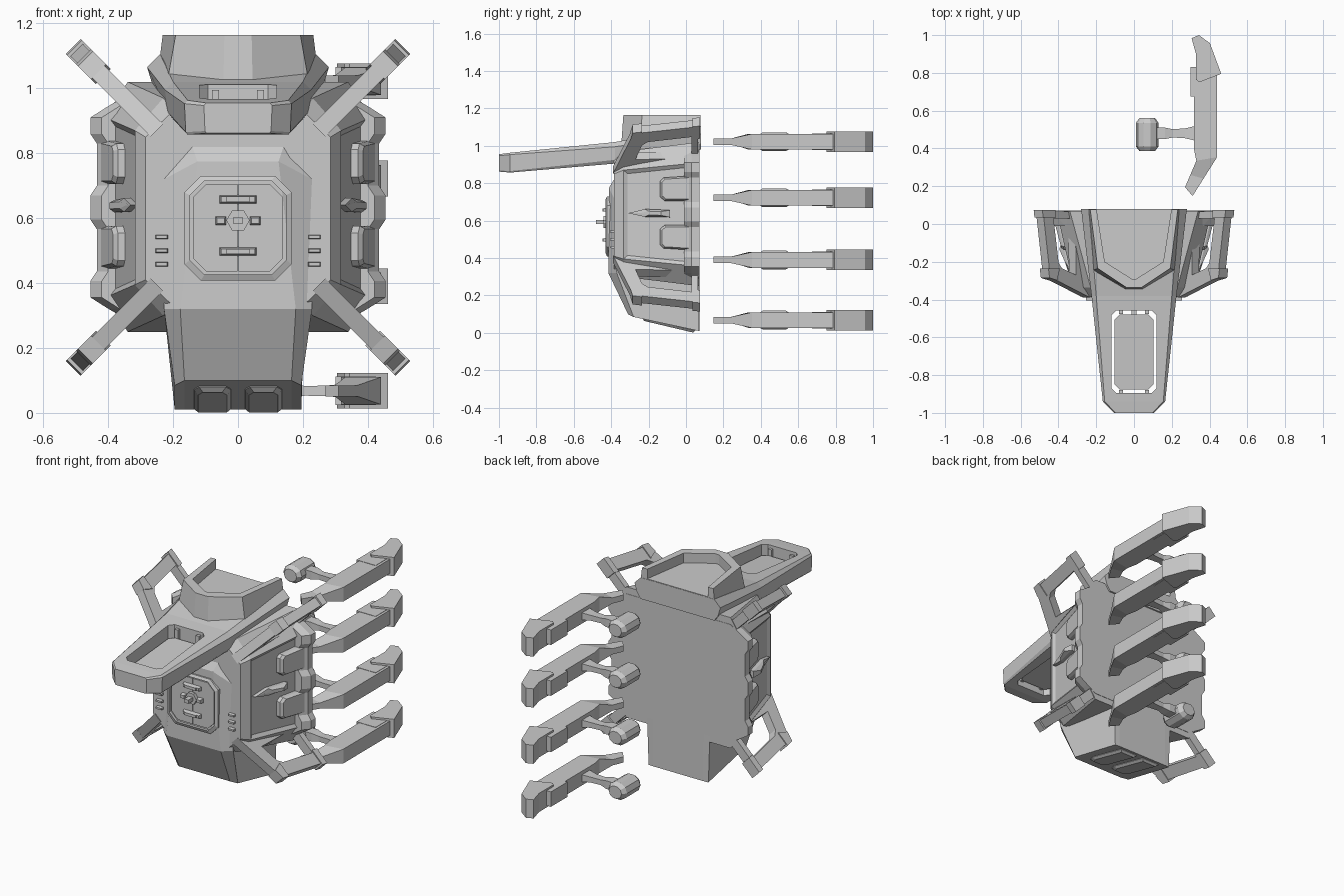
import bpy, bmesh, math

if "Cube" in bpy.data.objects:
    bpy.data.objects.remove(bpy.data.objects["Cube"])


def loft(name, rings, closed=False, mirror=False, inset=None):
    """Skin equal-length rings of points; cap the ends unless closed."""
    bm = bmesh.new()
    vr = [[bm.verts.new(p) for p in r] for r in rings]
    n, m = len(vr[0]), len(vr)
    for i in range(m if closed else m - 1):
        a, b = vr[i], vr[(i + 1) % m]
        for j in range(n):
            bm.faces.new((a[j], a[(j + 1) % n], b[(j + 1) % n], b[j]))
    if not closed:
        bm.faces.new(vr[0][::-1])
        bm.faces.new(vr[-1])
    bmesh.ops.recalc_face_normals(bm, faces=bm.faces)
    if inset:
        faces = [f for f in bm.faces if abs(f.normal.x) > 0.9 and f.calc_area() > 0.1]
        bmesh.ops.inset_individual(bm, faces=faces, thickness=inset[0], depth=inset[1])
    me = bpy.data.meshes.new(name)
    bm.to_mesh(me)
    bm.free()
    ob = bpy.data.objects.new(name, me)
    bpy.context.collection.objects.link(ob)
    if mirror:
        ob.modifiers.new("mirror", "MIRROR")
    return ob


def box(name, x0, x1, y0, y1, z0, z1, taper=0.0, mirror=False):
    """Box whose front (y0) face shrinks by taper."""
    r = lambda y, t: [(x0 + t, y, z0 + t), (x1 - t, y, z0 + t), (x1 - t, y, z1 - t), (x0 + t, y, z1 - t)]
    return loft(name, [r(y1, 0), r(y0, taper)], mirror=mirror)


def sym(half):
    """Half outline (x >= 0, top to bottom) to a full mirrored outline."""
    return half + [(-x, z) for x, z in reversed(half)]


def at_y(pts, y):
    return [(x, y, z) for x, z in pts]


def oct_pts(w, a, b, c):
    """Chamfered rectangle, half width w, from a to b, corner c."""
    return sym([(w - c, b), (w, b - c), (w, a + c), (w - c, a)])


# Main hull with recessed side panels
loft("hull", [
    at_y(sym([(.34, 1.02), (.41, .91), (.41, .355), (.34, .25)]), .07),
    at_y(sym([(.23, .97), (.318, .87), (.318, .395), (.23, .30)]), -.335),
    at_y(sym([(.20, .93), (.285, .85), (.285, .41), (.20, .33)]), -.385)],
    inset=(.028, -.014))

# Notched flange round the back
up = [(.34, .98), (.40, .945), (.455, .91), (.455, .86), (.435, .83), (.435, .70), (.455, .67)]
half = up + [(x, 1.266 - z) for x, z in reversed(up)]
loft("back_flange", [at_y(sym(half), .072), at_y(sym(half), .03),
                     at_y(sym([(x - .035, z) for x, z in half]), -.01)])

# Central core, tapering to the bottom
outer = [(.07, .01, .195), (-.28, .085, .195), (-.37, .32, .228), (-.385, .72, .228), (-.36, .80, .19), (.07, 1.0, .228)]
inner = [(.072, .01, .165), (-.31, .10, .165), (-.415, .32, .178), (-.412, .775, .125), (-.385, .82, .14), (.072, 1.0, .17)]
ring = lambda pts, s: [(s * w, y, z) for y, z, w in pts]
loft("core", [ring(outer, -1), ring(inner, -1), ring(inner, 1), ring(outer, 1)])

# Foot pads under the core
slope = lambda y: .01 + (.07 - y) * .237
pad = lambda t, d: [(x, y, slope(y) - d) for x, y in (
    (.022 + t, .05 - t), (.135 - t, .05 - t), (.135 - t, -.20 + t),
    (.12 - t, -.235 + t), (.037 + t, -.235 + t), (.022 + t, -.20 + t))]
loft("foot_pad", [pad(0, -.02), pad(0, .003), pad(.012, .016)], mirror=True)

# Front hatch: frame, split doors, handles and boss
o, i = oct_pts(.165, .408, .73, .05), oct_pts(.148, .426, .715, .045)
loft("hatch_frame", [at_y(o, -.40), at_y(o, -.422), at_y(i, -.43), at_y(i, -.40)], closed=True)
door = [(.002, .705), (.098, .705), (.138, .665), (.138, .476), (.098, .436), (.002, .436)]
loft("hatch_door", [at_y(door, -.40), at_y(door, -.421)], mirror=True)
for z in (.658, .497):
    box("hatch_handle", -.058, .058, -.44, -.415, z - .014, z + .014, .006)
    box("handle_grip", -.036, .036, -.446, -.43, z - .008, z + .008)
box("hatch_clip", .036, .07, -.445, -.415, .578, .606, .005, mirror=True)
hexa = lambda r: [(r * math.cos(k * math.pi / 3), .593 + r * math.sin(k * math.pi / 3)) for k in range(6)]
loft("hatch_boss", [at_y(hexa(.036), -.415), at_y(hexa(.036), -.44)])
box("boss_pin", -.014, .014, -.482, -.43, .582, .604)

# Small ribs beside the core
for z in (.458, .50, .542):
    box("vent_rib", .215, .256, -.405, -.37, z - .008, z + .008, .003, mirror=True)


# Raised pads and spike on the side panels
def side_pad(name, pts, h, t):
    cy = sum(p[0] for p in pts) / len(pts)
    cz = sum(p[1] for p in pts) / len(pts)
    sx = lambda y: .318 + (y + .335) * .227 - .014
    r = lambda d, k: [(sx(y) + d, cy + (y - cy) * k, cz + (z - cz) * k) for y, z in pts]
    loft(name, [r(-.02, 1), r(h * .6, 1), r(h, t)], mirror=True)


for c in (.772, .51):
    s = 1 if c > .633 else -1
    side_pad("side_pad", [(.068, c + s * .07), (-.12, c + s * .058), (-.138, c + s * .04),
                          (-.138, c - s * .045), (-.115, c - s * .066), (.068, c - s * .066)], .036, .86)
side_pad("side_spike", [(-.31, .64), (-.22, .662), (-.085, .656), (-.085, .618), (-.22, .620)], .035, .5)

# Four diagonal loop brackets
f_out = [(.50, .065), (.463, -.275), (.435, -.295), (.25, -.39), (.30, .065)]
f_in = [(.445, .03), (.418, -.205), (.40, -.235), (.325, -.27), (.33, .03)]
caps = [[(.44, .074), (.508, .074), (.504, .035), (.436, .035)],
        [(.415, -.235), (.476, -.235), (.47, -.285), (.43, -.298)]]
for s in (1, -1):
    def skew(pts, d):
        return [(x - d, y, .633 + s * (x - .012 + d)) for x, y in pts]
    loft("bracket", [skew(f_out, -.019), skew(f_in, -.019), skew(f_in, .019), skew(f_out, .019)],
         closed=True, mirror=True)
    for c in caps:
        loft("bracket_cap", [skew(c, -.023), skew(c, .023)], mirror=True)


# Long front deck with a pocket cut through it
def deck(y, w, zb, zt, c):
    return at_y(sym([(w - c, zt), (w, zt - c), (w - c * .4, zb + c * .8), (w - c, zb)]), y)


boom = loft("deck", [deck(-1, .105, .862, .955, .008), deck(-.94, .165, .857, .963, .010),
                     deck(-.38, .225, .905, 1.02, .025), deck(.08, .28, .98, 1.105, .04)])
hole = lambda w, a, b, z, k: [(x, y, z + k * (y + .68)) for x, y in oct_pts(w, a, b, .025)]
cut = loft("pocket_cutter", [hole(.118, -.895, -.458, .7, 0), hole(.118, -.895, -.458, 1.2, 0)])
cut.hide_render = True
cut.hide_viewport = True
bo = boom.modifiers.new("pocket", "BOOLEAN")
bo.object = cut
bo.operation = "DIFFERENCE"
bo.solver = "EXACT"
loft("pocket_floor", [hole(.102, -.875, -.48, .90, .08), hole(.102, -.875, -.48, .93, .08)])
for y, z in ((-.462, .975), (-.89, .93)):
    box("pocket_clip", .058, .08, y - .015, y + .01, z - .04, z + .02, mirror=True)

# Raised collar on the deck, open at the back
U = lambda a, b, c, yb, yc, z: [(-a, .078, z), (-b, yb, z), (-c, yc, z), (c, yc, z), (b, yb, z), (a, .078, z)]
wall = [U(.25, .218, .045, -.245, -.345, 1.02), U(.232, .192, .042, -.235, -.335, 1.165),
        U(.198, .155, .012, -.20, -.29, 1.165), U(.198, .155, .012, -.20, -.29, 1.02)]
loft("collar", [[r[k] for r in wall] for k in range(6)])
loft("collar_floor", [U(.21, .17, .02, -.21, -.30, z) for z in (1.02, 1.108)])


# Four detached fingers on the right
def rect(l, r, z, h):
    return [(*l, z - h), (*r, z - h), (*r, z + h), (*l, z + h)]


head = [(.305, .984), (.344, 1.0), (.402, .957), (.462, .795), (.344, .75), (.328, .765), (.328, .90)]
for z in (1.022, .722, .39, .068):
    loft("finger_shaft", [rect((.27, .195), (.31, .148), z, .017), rect((.298, .26), (.368, .24), z, .017),
                          rect((.33, .335), (.44, .354), z, .042), rect((.317, .40), (.44, .40), z, .042),
                          rect((.317, .82), (.44, .82), z, .042)])
    box("finger_sleeve", .30, .425, .675, .83, z - .044, z + .044)
    loft("finger_head", [[(x, y, z + d) for x, y in head] for d in (-.055, .055)])
    loft("finger_link", [rect((x, .48 - w), (x, .48 + w), z, h) for x, w, h in
                         ((.12, .03, .024), (.165, .03, .024), (.205, .022, .015), (.27, .026, .016), (.33, .04, .022))])
    loft("finger_knob", [[(.07 + r * math.cos(k * math.pi / 5), y, z + .88 * r * math.sin(k * math.pi / 5))
                          for k in range(10)] for y, r in ((.387, .042), (.41, .06), (.535, .06), (.56, .042))])
